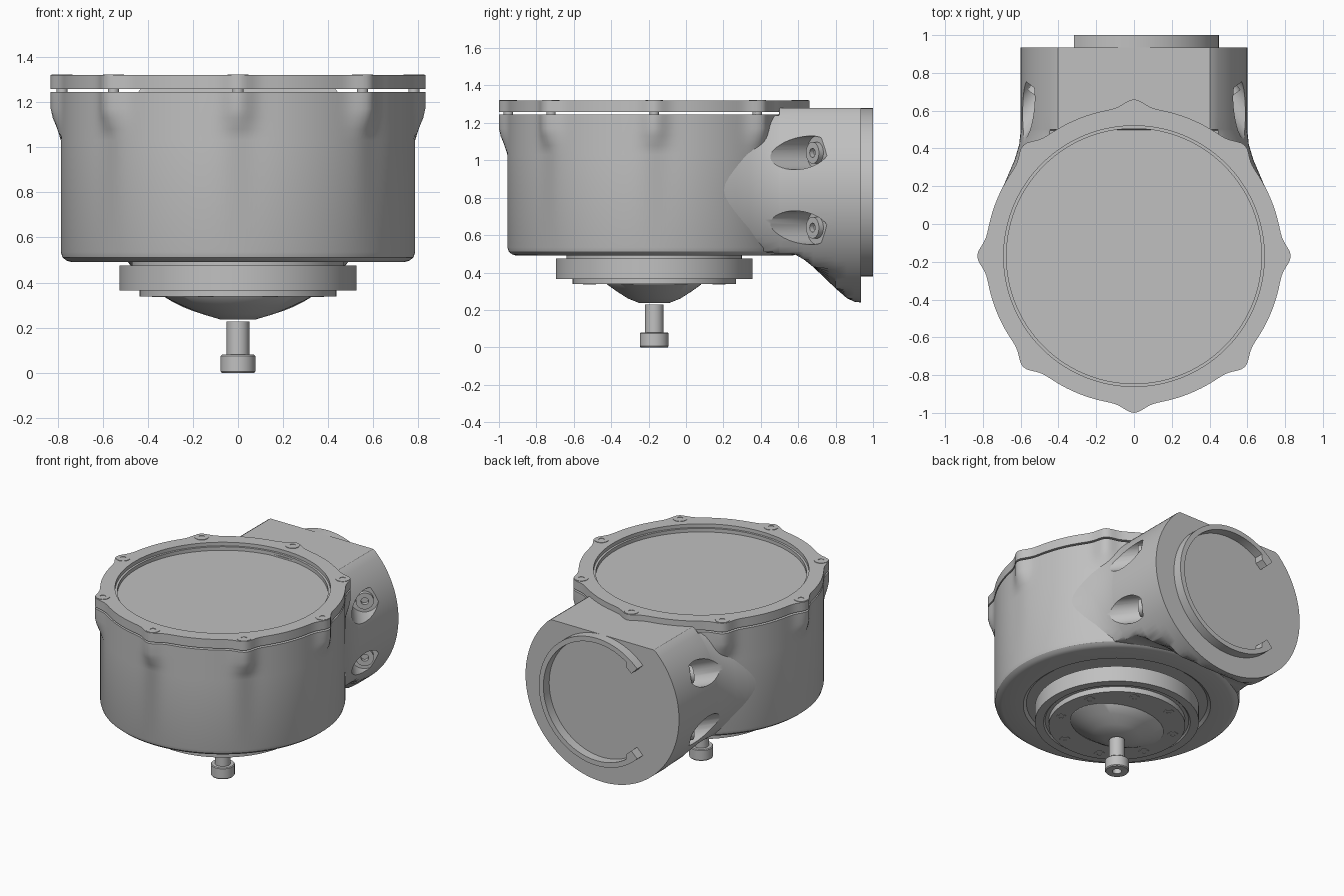
import bpy, bmesh, math
from mathutils import Vector, Matrix

if "Cube" in bpy.data.objects:
    bpy.data.objects.remove(bpy.data.objects["Cube"])

grey = bpy.data.materials.new("cast grey")
grey.use_nodes = True
grey.diffuse_color = (0.53, 0.53, 0.53, 1)
grey.node_tree.nodes["Principled BSDF"].inputs["Base Color"].default_value = grey.diffuse_color

CY = -0.17           # drum axis
BOLT_R = 0.78        # bolt circle
TAU = 2 * math.pi


def finish(name, bm, angle=30):
    bmesh.ops.recalc_face_normals(bm, faces=bm.faces)
    mesh = bpy.data.meshes.new(name)
    bm.to_mesh(mesh)
    bm.free()
    ob = bpy.data.objects.new(name, mesh)
    bpy.context.collection.objects.link(ob)
    mesh.materials.append(grey)
    bpy.ops.object.select_all(action='DESELECT')
    ob.select_set(True)
    bpy.context.view_layer.objects.active = ob
    bpy.ops.object.shade_smooth_by_angle(angle=math.radians(angle))
    return ob


def loft(name, rings, angle=30):
    """Skin closed rings of points and cap both ends."""
    bm = bmesh.new()
    rows = [[bm.verts.new(p) for p in ring] for ring in rings]
    for a, b in zip(rows, rows[1:]):
        for i in range(len(a)):
            j = (i + 1) % len(a)
            bm.faces.new((a[i], a[j], b[j], b[i]))
    bm.faces.new(rows[0])
    bm.faces.new(rows[-1])
    return finish(name, bm, angle)


def lobed(r, z, lobe=0.0, n=240):
    """Circle around the drum axis with eight bolt lobes."""
    pts = []
    for i in range(n):
        t = TAU * i / n
        d = (t + math.pi / 8) % (math.pi / 4) - math.pi / 8
        rr = r + 0.045 * lobe * math.exp(-(d / 0.085) ** 2)
        pts.append((rr * math.cos(t), CY + rr * math.sin(t), z))
    return pts


def turned(name, profile, pos=(0, CY, 0), axis=(0, 0, 1), n=48, sx=None):
    """Lathe (radius, height) rows along an axis; sx stretches rows in x."""
    rot = Vector((0, 0, 1)).rotation_difference(Vector(axis)).to_matrix()
    rings = []
    for k, (r, h) in enumerate(profile):
        s = sx[k] if sx else 1
        rings.append([Vector(pos) + rot @ Vector((s * r * math.cos(TAU * i / n),
                      r * math.sin(TAU * i / n), h)) for i in range(n)])
    return loft(name, rings)


def screw(name, pos, axis, r, h):
    """Round screw head with a sunken socket."""
    return turned(name, [(r, -0.01), (r, h), (r * 0.42, h), (r * 0.42, h - r * 0.5)],
                  pos, axis, 24)


# Drum with rounded bottom edge and bolt lobes swelling out near the rim
loft("drum_body", [lobed(*row) for row in (
    (0.58, 0.505), (0.60, 0.49), (0.735, 0.49), (0.76, 0.497), (0.778, 0.512),
    (0.785, 0.535), (0.785, 1.03, 0), (0.785, 1.08, 0.35), (0.785, 1.13, 0.8),
    (0.785, 1.17, 1), (0.785, 1.245, 1))])

# Lid ring with a recessed round panel, held a little above the drum
loft("lid", [lobed(*row) for row in (
    (0.785, 1.257, 1), (0.785, 1.32, 1), (0.69, 1.32), (0.69, 1.295),
    (0.675, 1.295), (0.675, 1.27))])

for k in range(8):
    t = TAU * k / 8
    x, y = BOLT_R * math.cos(t), CY + BOLT_R * math.sin(t)
    screw("lid_screw", (x, y, 1.32), (0, 0, 1), 0.046, 0.003)
    turned("lid_washer", [(0.025, 1.235), (0.025, 1.265)], (x, y, 0), n=20)

# Side housing: round section flattened on top and cut on a slope underneath
# rows: y, half width, bottom, top
sections = []
for y, w, zb, zt in ((0.10, 0.66, 0.56, 1.235), (0.20, 0.692, 0.55, 1.235),
                     (0.27, 0.662, 0.54, 1.235), (0.34, 0.632, 0.53, 1.235),
                     (0.42, 0.608, 0.51, 1.235), (0.495, 0.60, 0.50, 1.24),
                     (0.50, 0.60, 0.50, 1.28), (0.58, 0.60, 0.498, 1.28),
                     (0.63, 0.60, 0.47, 1.28), (0.68, 0.60, 0.43, 1.28),
                     (0.80, 0.60, 0.315, 1.28), (0.86, 0.60, 0.263, 1.28),
                     (0.90, 0.60, 0.244, 1.28), (0.935, 0.60, 0.24, 1.28)):
    sections.append([(w * math.cos(TAU * i / 120), y,
                      max(zb, min(zt, 0.84 + w * math.sin(TAU * i / 120))))
                     for i in range(120)])
housing = loft("side_housing", sections)

# Slanted screw pockets bored into both flanks of the housing
pockets = [(s, z) for s in (-1, 1) for z in (1.04, 0.64)]
for s, z in pockets:
    axis = Vector((0.6 * s, -0.8, 0))
    base = Vector((0.50 * s, 0.70, z))
    cutter = turned("pocket_cutter", [(0.09, 0), (0.09, 0.4)], base, axis, 40)
    mod = housing.modifiers.new("pocket", 'BOOLEAN')
    mod.operation, mod.solver, mod.object = 'DIFFERENCE', 'EXACT', cutter
    bpy.context.view_layer.objects.active = housing
    bpy.ops.object.modifier_apply(modifier=mod.name)
    bpy.data.objects.remove(cutter)
    screw("pocket_screw", base, axis, 0.058, 0.03)
bpy.ops.object.select_all(action='DESELECT')
housing.select_set(True)
bpy.context.view_layer.objects.active = housing
bpy.ops.object.shade_smooth_by_angle(angle=math.radians(30))

# Open ring on the back face, thicker at its two ends
ring = []
N = 72
for i in range(N + 1):
    t = math.radians(-135 + 270 * i / N)
    inner = 0.385 if min(i, N - i) < 3 else 0.415
    ring.append([(r * math.cos(t), y, 0.83 + r * math.sin(t))
                 for r, y in ((0.45, 0.93), (0.45, 1.0), (inner, 1.0), (inner, 0.93))])
loft("back_ring", ring)

# Stepped flange under the drum
turned("bottom_flange", [(0.47, 0.51), (0.47, 0.475), (0.525, 0.475), (0.525, 0.365),
                         (0.47, 0.365), (0.46, 0.375), (0.445, 0.375)], n=96)
turned("bottom_plate", [(0.437, 0.39), (0.437, 0.338), (0.425, 0.338)], n=96)
for k in range(8):
    t = TAU * (k + 0.5) / 8
    screw("plate_screw", (0.375 * math.cos(t), CY + 0.375 * math.sin(t), 0.338),
          (0, 0, -1), 0.034, 0.003)

# Tapered boss, wider across x at its root
turned("boss_cone", [(0.255, 0.345), (0.25, 0.335), (0.20, 0.299), (0.14, 0.261),
                     (0.08, 0.237)], n=64, sx=(1.3, 1.3, 1.25, 1.15, 1))

# Hanging cap screw
turned("stem_bolt", [(0.05, 0.228), (0.05, 0.08), (0.072, 0.08), (0.077, 0.075),
                     (0.077, 0.006), (0.072, 0.0), (0.03, 0.0), (0.03, 0.04)], n=40)
